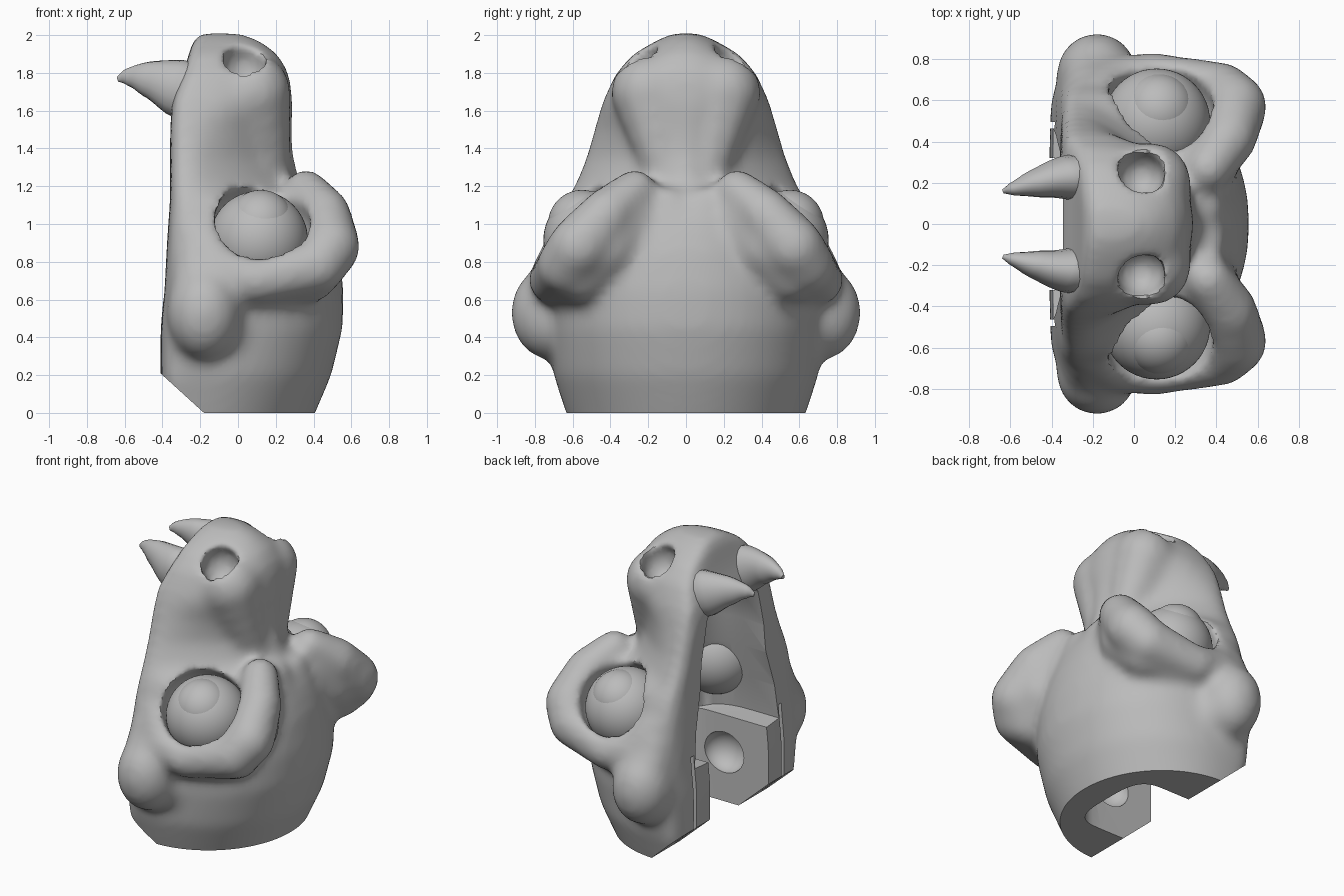
import bpy, bmesh, math
from mathutils import Matrix

if "Cube" in bpy.data.objects:
    bpy.data.objects.remove(bpy.data.objects["Cube"])

GREY = (0.5, 0.5, 0.5, 1)
grey = bpy.data.materials.new("plain grey")
grey.use_nodes = True
grey.diffuse_color = GREY
grey.node_tree.nodes["Principled BSDF"].inputs["Base Color"].default_value = GREY
SIDES = (-1, 1)


def make_object(name, bm):
    bmesh.ops.recalc_face_normals(bm, faces=bm.faces)
    me = bpy.data.meshes.new(name)
    bm.to_mesh(me)
    bm.free()
    ob = bpy.data.objects.new(name, me)
    bpy.context.collection.objects.link(ob)
    me.materials.append(grey)
    return ob


def finish(ob):
    """Freeze modifiers or curve into a mesh and shade it smooth."""
    deps = bpy.context.evaluated_depsgraph_get()
    me = bpy.data.meshes.new_from_object(ob.evaluated_get(deps))
    name = ob.name
    bpy.data.objects.remove(ob)
    me.materials.clear()
    me.materials.append(grey)
    me.shade_smooth()
    me.set_sharp_from_angle(angle=math.radians(40))
    new = bpy.data.objects.new(name, me)
    bpy.context.collection.objects.link(new)
    return new


def loft(bm, rows, count=48):
    """Stack D-shaped rings: height, back x, middle x, front x, half width, roundness."""
    rings = []
    for z, x0, xm, x1, w, n in rows:
        ring = []
        for i in range(count):
            t = math.tau * i / count
            c, s = math.cos(t), math.sin(t)
            e = 2 / n if c > 0 else 0.3
            reach = x1 - xm if c > 0 else xm - x0
            x = xm + reach * math.copysign(abs(c) ** e, c)
            y = w * math.copysign(abs(s) ** e, s)
            ring.append(bm.verts.new((x, y, z)))
        rings.append(ring)
    for a, b in zip(rings, rings[1:]):
        for i in range(count):
            j = (i + 1) % count
            bm.faces.new((a[i], a[j], b[j], b[i]))
    bm.faces.new(rings[0])
    bm.faces.new(rings[-1])


def ball(bm, centre, radii, u=12, v=8):
    mat = Matrix.Translation(centre) @ Matrix.Diagonal((*radii, 1))
    bmesh.ops.create_uvsphere(bm, u_segments=u, v_segments=v, radius=1, matrix=mat)


def ridge(bm, points, steps=4):
    """Soft fleshy ridge: balls blended along a path of (x, y, z, radius)."""
    for a, b in zip(points, points[1:]):
        for k in range(steps + 1):
            p = [p0 + (p1 - p0) * k / steps for p0, p1 in zip(a, b)]
            ball(bm, p[:3], [p[3]] * 3)


def flip(points, side):
    return [(x, y * side, z, r) for x, y, z, r in points]


def cut(ob, name, bm):
    cutter = make_object(name, bm)
    cutter.hide_render = True
    m = ob.modifiers.new("cut", "BOOLEAN")
    m.operation, m.solver, m.object = "DIFFERENCE", "EXACT", cutter
    return cutter


def skin(ob, rounds):
    """Fuse the parts into one skin and relax it."""
    m = ob.modifiers.new("skin", "REMESH")
    m.mode, m.voxel_size = "VOXEL", 0.025
    soft = ob.modifiers.new("soften", "SMOOTH")
    soft.factor, soft.iterations = 0.5, rounds


# Skull and upturned snout
bm = bmesh.new()
loft(bm, [
    (-.15, -.41, -.2, .34, .58, 2),
    (0, -.41, -.2, .41, .635, 2),
    (.2, -.41, -.2, .495, .70, 2.1),
    (.45, -.41, -.2, .555, .725, 2.2),
    (.65, -.39, -.2, .56, .72, 2.2),
    (.85, -.38, -.18, .535, .70, 2.1),
    (1, -.37, -.18, .49, .68, 2),
    (1.12, -.36, -.2, .43, .64, 1.8),
    (1.2, -.36, -.25, .34, .59, 1.4),
    (1.35, -.36, -.25, .30, .53, 1.3),
    (1.5, -.36, -.25, .29, .485, 1.5),
    (1.65, -.35, -.25, .29, .44, 2.2),
    (1.8, -.29, -.2, .27, .37, 2.4),
    (1.9, -.26, -.17, .21, .28, 2.2),
    (1.97, -.24, -.14, .12, .16, 2),
    (2.01, -.2, -.12, .02, .07, 2),
])
for s in SIDES:
    # Eyelid and brow
    ridge(bm, flip([
        (-.17, .63, .9, .115), (-.09, .69, .75, .13), (.1, .71, .7, .13),
        (.42, .64, .78, .155), (.49, .57, .88, .165), (.46, .42, 1.05, .145),
        (.36, .27, 1.175, .12),
    ], s))
    # Flesh joining the brow to the skull
    ridge(bm, flip([
        (-.05, .6, .65, .15), (.15, .62, .68, .13), (.38, .56, .74, .16),
        (.41, .42, .88, .17), (.37, .27, 1.04, .13),
    ], s))
    # Cheek
    ball(bm, (-.18, .72 * s, .53), (.2, .21, .25), 24, 16)
    ball(bm, (-.08, .64 * s, .47), (.13, .17, .18))
    ridge(bm, flip([(-.2, .71, .6, .17), (-.22, .57, 1.02, .11)], s))
    # Nose pad and neck folds
    ridge(bm, flip([(.08, .2, 1.7, .205), (.16, .1, 1.28, .13)], s))
    ridge(bm, flip([(.36, .09, 1.11, .09), (.45, .11, .85, .08)], s))
head = make_object("head", bm)
skin(head, 14)

# Sockets and nostrils, with softened rims
bm = bmesh.new()
for s in SIDES:
    ball(bm, (.12, .54 * s, .97), (.27, .26, .26), 24, 16)
    ball(bm, (.03, .235 * s, 1.825), (.12, .12, .14), 24, 16)
cutters = [cut(head, "socket_cutter", bm)]
skin(head, 7)

# Flat foot with a sloped rear edge
bm = bmesh.new()
profile = [(2, -1), (2, 0), (-.18, 0), (-.62, .4), (-1, .4), (-1, -1)]
face = bm.faces.new([bm.verts.new((x, -2, z)) for x, z in profile])
swept = bmesh.ops.extrude_face_region(bm, geom=[face])["geom"]
bmesh.ops.translate(bm, vec=(0, 4, 0), verts=[v for v in swept if isinstance(v, bmesh.types.BMVert)])
bm.faces.ensure_lookup_table()
if len([f for f in bm.faces if len(f.verts) == len(profile)]) < 2:
    bm.faces.new(face.verts)
cutters.append(cut(head, "foot_cutter", bm))

# Open hollow: narrow base below, wide mouth above
bm = bmesh.new()
loft(bm, [
    (-.2, -1, 0, .22, .32, 3.5),
    (.6, -1, 0, .22, .32, 3.5),
    (.61, -1, -.2, .17, .46, 3),
    (.85, -1, -.2, .16, .43, 3),
    (1.1, -1, -.2, .12, .36, 2.5),
    (1.3, -1, -.2, .08, .34, 2.5),
    (1.55, -1, -.2, .02, .28, 3),
    (1.65, -1, -.2, -.1, .2, 3),
])
cutters.append(cut(head, "hollow_cutter", bm))

# Round recesses and thin slots in the base
bm = bmesh.new()
for s in SIDES:
    ball(bm, (-.07, .32 * s, .34), (.15, .12, .14), 24, 16)
    mat = Matrix.Translation((-.4, .48 * s, .25)) @ Matrix.Diagonal((.3, .03, .9, 1))
    bmesh.ops.create_cube(bm, size=1, matrix=mat)
cutters.append(cut(head, "recess_cutter", bm))
finish(head)
for c in cutters:
    bpy.data.objects.remove(c)

for s, side in zip(SIDES, ("right", "left")):
    # Eyeball with a raised iris
    for part, centre, r in (("eyeball", (.11, .495, .915), .26),
                            ("iris", (.12, .55, 1), .18)):
        bm = bmesh.new()
        ball(bm, (centre[0], centre[1] * s, centre[2]), (r, r, r), 48, 32)
        finish(make_object(f"{side}_{part}", bm))
    # Curved fang, flattened sideways
    cu = bpy.data.curves.new("fang", "CURVE")
    cu.dimensions, cu.bevel_depth, cu.bevel_resolution = "3D", 1, 6
    cu.use_fill_caps = True
    path = flip([(-.17, .32, 1.66, .165), (-.33, .31, 1.725, .15), (-.48, .27, 1.768, .094),
                 (-.585, .235, 1.778, .046), (-.635, .22, 1.768, .015)], s)
    spline = cu.splines.new("BEZIER")
    spline.bezier_points.add(len(path) - 1)
    for p, (x, y, z, r) in zip(spline.bezier_points, path):
        p.co, p.radius = (x, y, z), r
        p.handle_left_type = p.handle_right_type = "AUTO"
    fang = bpy.data.objects.new(f"{side}_fang", cu)
    bpy.context.collection.objects.link(fang)
    finish(fang).data.transform(Matrix.Diagonal((1, .72, 1, 1)))
